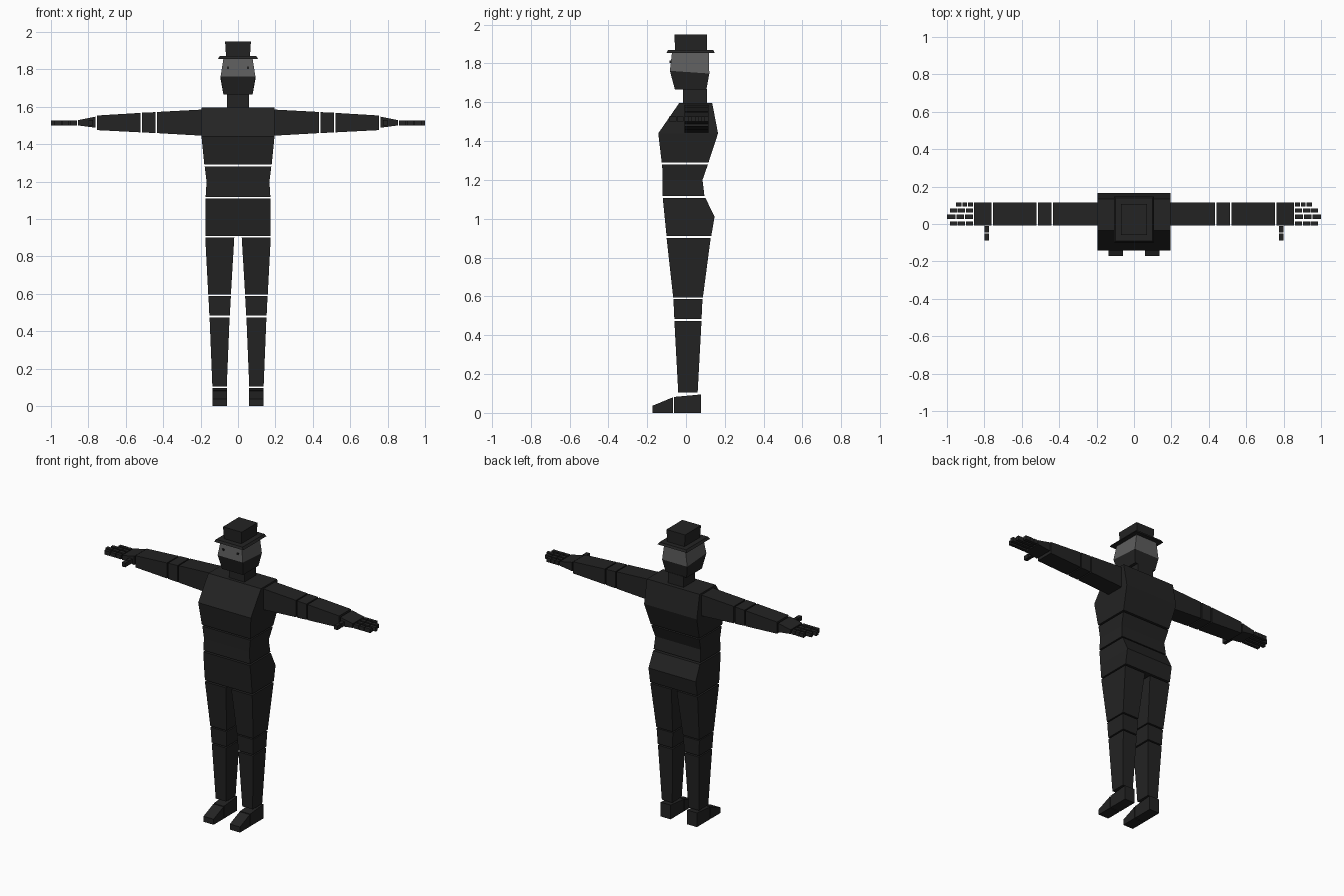
import bpy
import bmesh

cube = bpy.data.objects.get("Cube")
if cube:
    bpy.data.objects.remove(cube, do_unlink=True)


def material(name, value):
    mat = bpy.data.materials.new(name)
    mat.use_nodes = True
    color = (value, value, value, 1)
    mat.diffuse_color = color
    mat.node_tree.nodes["Principled BSDF"].inputs["Base Color"].default_value = color
    return mat


black = material("charcoal", 0.017)
grey = material("face grey", 0.11)


def loft(name, axis, sections, mat=black, side=1, tilt=()):
    """Join rectangles (position, a0, a1, b0, b1) along an axis into a closed solid.
    tilt lowers the far b edge of each section."""
    bm = bmesh.new()
    rings = []
    for i, (t, a0, a1, b0, b1) in enumerate(sections):
        ring = []
        for a, b in ((a0, b0), (a1, b0), (a1, b1), (a0, b1)):
            drop = tilt[i] if tilt and b == b1 else 0
            co = [a, b]
            co.insert("xyz".index(axis), t - drop)
            co[0] *= side
            ring.append(bm.verts.new(co))
        rings.append(ring)
    for low, high in zip(rings, rings[1:]):
        for i in range(4):
            j = (i + 1) % 4
            bm.faces.new((low[i], low[j], high[j], high[i]))
    bm.faces.new(rings[0])
    bm.faces.new(rings[-1])
    bmesh.ops.recalc_face_normals(bm, faces=bm.faces)
    mesh = bpy.data.meshes.new(name)
    bm.to_mesh(mesh)
    bm.free()
    mesh.materials.append(mat)
    obj = bpy.data.objects.new(name, mesh)
    bpy.context.collection.objects.link(obj)
    return obj


def body(name, sections, **kw):
    """Symmetric upright part from (z, half width, front, back)."""
    return loft(name, "z", [(z, -w, w, f, b) for z, w, f, b in sections], **kw)


# Trunk
body("pelvis", [(0.91, 0.175, -0.10, 0.13), (1.01, 0.175, -0.11, 0.147),
                (1.108, 0.173, -0.12, 0.10)])
body("waist", [(1.118, 0.173, -0.12, 0.095), (1.20, 0.168, -0.12, 0.085),
               (1.28, 0.178, -0.123, 0.113)])
body("chest", [(1.29, 0.18, -0.125, 0.116), (1.44, 0.195, -0.143, 0.165),
               (1.596, 0.195, -0.035, 0.135)])

# Head and hat
body("neck", [(1.596, 0.058, -0.015, 0.108), (1.668, 0.058, -0.015, 0.108)])
body("jaw", [(1.665, 0.078, -0.057, 0.105), (1.762, 0.093, -0.083, 0.12)],
     tilt=(0, 0.014))
body("face", [(1.762, 0.093, -0.083, 0.12), (1.857, 0.078, -0.072, 0.118)],
     mat=grey, tilt=(0.014, 0))
body("hat_brim", [(1.855, 0.108, -0.10, 0.147), (1.87, 0.098, -0.092, 0.14)])
body("hat_crown", [(1.868, 0.064, -0.056, 0.107), (1.95, 0.069, -0.06, 0.108)])

for label, side in (("left", 1), ("right", -1)):

    def part(name, axis, sections):
        return loft(f"{label}_{name}", axis, sections, side=side)

    # Eye plates
    part("eye", "y", [(-0.084, 0.047, 0.06, 1.803, 1.814),
                      (-0.076, 0.047, 0.06, 1.803, 1.814)])

    # Leg
    part("thigh", "z", [(0.595, 0.038, 0.159, -0.066, 0.087),
                        (0.90, 0.02, 0.175, -0.10, 0.127)])
    part("knee", "z", [(0.483, 0.044, 0.153, -0.06, 0.08),
                       (0.587, 0.038, 0.158, -0.065, 0.085)])
    part("shin", "z", [(0.105, 0.06, 0.137, -0.04, 0.06),
                       (0.474, 0.045, 0.152, -0.06, 0.08)])
    part("heel", "y", [(-0.063, 0.06, 0.135, 0, 0.082), (0.077, 0.06, 0.135, 0, 0.095)])
    part("toe", "y", [(-0.172, 0.06, 0.135, 0, 0.037), (-0.068, 0.06, 0.135, 0, 0.08)])

    # Arm
    front, back = -0.008, 0.115
    for name, x0, low0, high0, x1, low1, high1 in (
            ("upper_arm", 0.19, 1.445, 1.585, 0.434, 1.459, 1.572),
            ("elbow", 0.442, 1.459, 1.571, 0.513, 1.463, 1.568),
            ("forearm", 0.521, 1.463, 1.567, 0.755, 1.475, 1.553),
            ("palm", 0.763, 1.488, 1.547, 0.855, 1.50, 1.528)):
        part(name, "x", [(x0, front, back, low0, high0), (x1, front, back, low1, high1)])

    # Three-jointed fingers
    for finger, y, tip in (("index", -0.008, 0.985), ("middle", 0.028, 1.0),
                           ("ring", 0.061, 0.985), ("little", 0.093, 0.952)):
        step = (tip - 0.862) / 3
        for joint in range(3):
            x0 = 0.862 + joint * step
            x1 = x0 + step - (0.004 if joint < 2 else 0)
            part(f"{finger}_finger_{joint + 1}", "x",
                 [(x, y, y + 0.022, 1.50, 1.527) for x in (x0, x1)])

    # Two-jointed thumb
    for joint, (y0, y1) in enumerate(((-0.046, -0.012), (-0.088, -0.05))):
        part(f"thumb_{joint + 1}", "y",
             [(y, 0.774, 0.798, 1.50, 1.528) for y in (y0, y1)])
